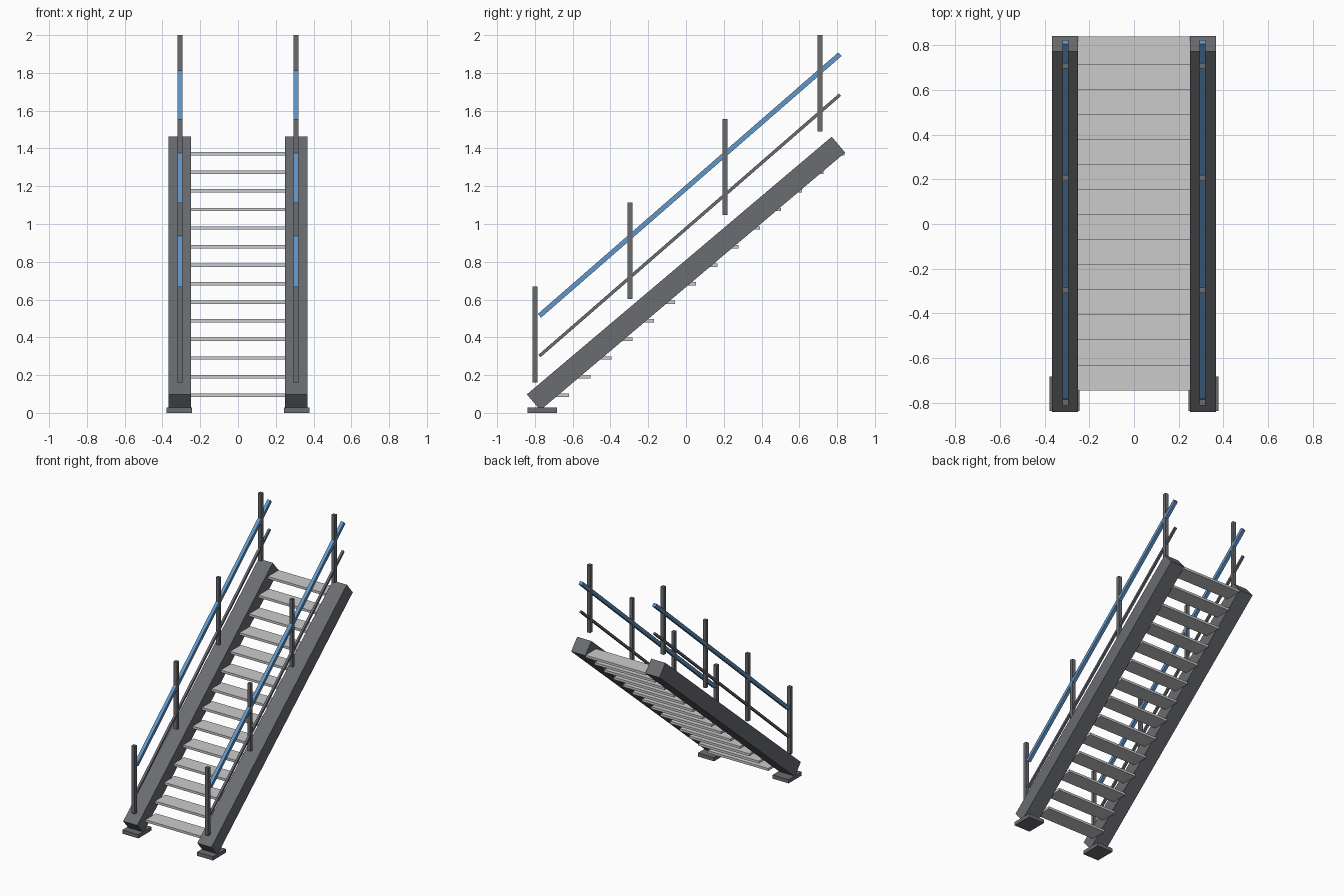
import bpy
import math
from mathutils import Vector

if "Cube" in bpy.data.objects:
    bpy.data.objects.remove(bpy.data.objects["Cube"])


def material(name, rgb):
    m = bpy.data.materials.new(name)
    m.diffuse_color = (*rgb, 1)
    m.use_nodes = True
    m.node_tree.nodes["Principled BSDF"].inputs["Base Color"].default_value = m.diffuse_color
    return m


def box(name, center, size, mat, tilt=0.0):
    """Box of a given size, tilted about the x axis."""
    bpy.ops.mesh.primitive_cube_add(size=1, location=center, rotation=(tilt, 0, 0))
    ob = bpy.context.object
    ob.name = name
    ob.scale = size
    bpy.ops.object.transform_apply(location=False, rotation=False, scale=True)
    ob.data.materials.append(mat)
    return ob


def bar(name, x, start, end, width, height, mat):
    """Sloping bar between two (y, z) points."""
    a, b = Vector(start), Vector(end)
    d = b - a
    mid = (a + b) / 2
    return box(name, (x, mid.x, mid.y), (width, d.length, height), mat,
               math.atan2(d.y, d.x))


blue = material("rail_blue", (0.12, 0.31, 0.58))
dark = material("frame_dark_grey", (0.145, 0.15, 0.165))
light = material("tread_light_grey", (0.64, 0.65, 0.66))

for side, s in (("left", -1), ("right", 1)):
    # sloping side beam and its floor plate
    bar(f"stringer_{side}", s * 0.309, (-0.807, 0.056), (0.807, 1.420), 0.118, 0.11, dark)
    box(f"foot_plate_{side}", (s * 0.311, -0.761, 0.014), (0.134, 0.155, 0.028), dark)

    # upright posts, stepping up the slope
    for i in range(4):
        box(f"post_{side}_{i + 1}",
            (s * 0.307, -0.799 + 0.5025 * i, 0.415 + 0.4433 * i),
            (0.026, 0.026, 0.510), dark)

    # blue handrail and thinner middle rail
    bar(f"handrail_{side}", s * 0.307, (-0.776, 0.514), (0.815, 1.899), 0.026, 0.026, blue)
    bar(f"middle_rail_{side}", s * 0.307, (-0.776, 0.301), (0.815, 1.684), 0.017, 0.017, dark)

# treads
for i in range(14):
    box(f"tread_{i + 1}", (0, -0.682 + 0.1122 * i, 0.094 + 0.0983 * i),
        (0.505, 0.126, 0.018), light)
